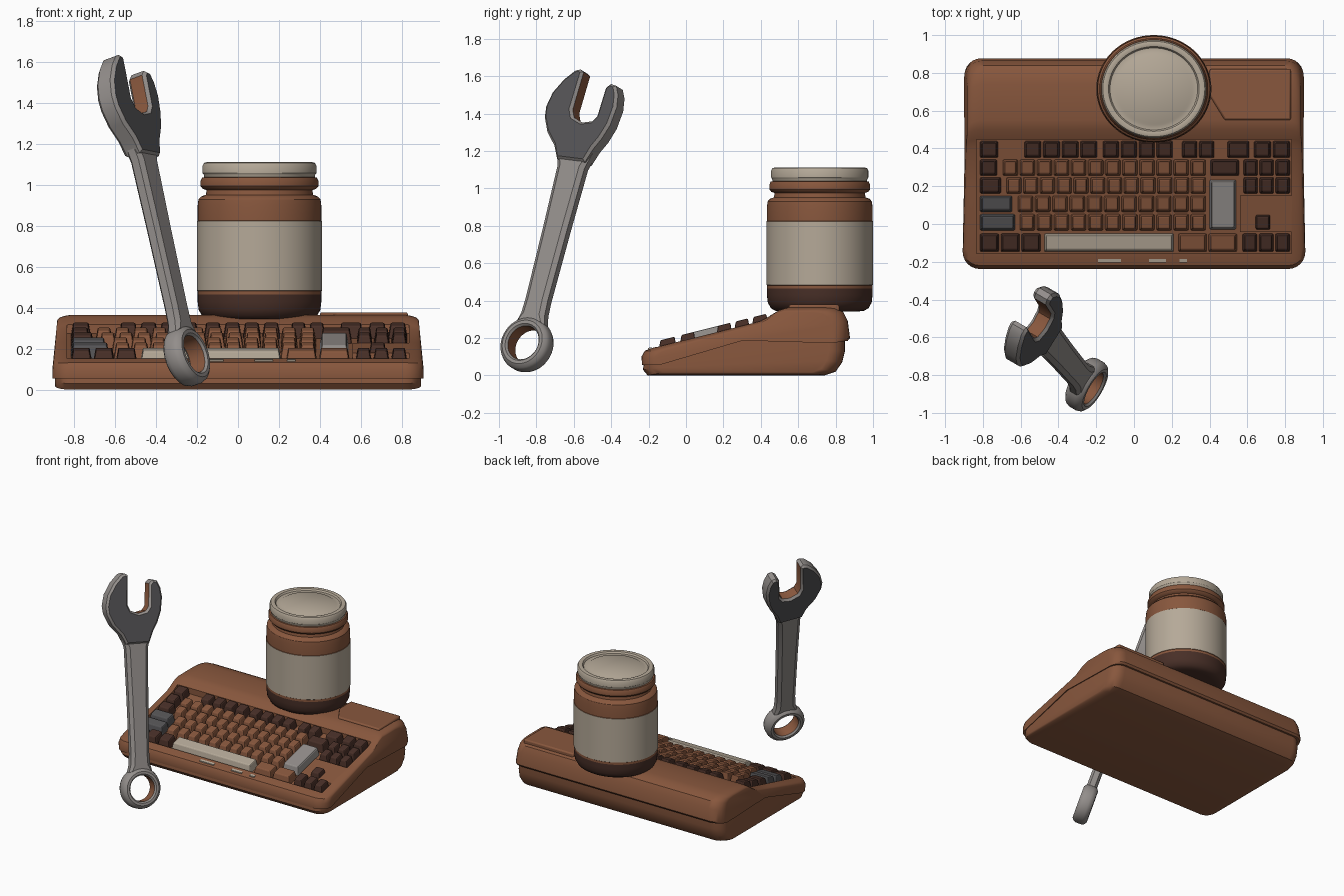
import bpy, bmesh, math
from mathutils import Vector, Matrix

if "Cube" in bpy.data.objects:
    bpy.data.objects.remove(bpy.data.objects["Cube"])


def material(name, r, g, b):
    m = bpy.data.materials.new(name)
    lin = lambda c: ((c / 255 + 0.055) / 1.055) ** 2.4
    m.diffuse_color = (lin(r), lin(g), lin(b), 1)
    m.use_nodes = True
    m.node_tree.nodes["Principled BSDF"].inputs["Base Color"].default_value = m.diffuse_color
    return m


BROWN = material("warm brown", 136, 87, 61)
DARK = material("dark brown", 72, 47, 39)
BEIGE = material("beige", 181, 169, 152)
STEEL = material("light grey", 147, 142, 139)
IRON = material("dark grey", 84, 83, 85)


def finish(name, bm, mats, angle=35, bevel=0):
    bmesh.ops.recalc_face_normals(bm, faces=bm.faces)
    me = bpy.data.meshes.new(name)
    bm.to_mesh(me)
    bm.free()
    ob = bpy.data.objects.new(name, me)
    bpy.context.collection.objects.link(ob)
    for m in mats:
        me.materials.append(m)
    if bevel:
        mod = ob.modifiers.new("bevel", 'BEVEL')
        mod.width, mod.segments = bevel, 2
    if angle:
        smooth(ob, angle)
    return ob


def activate(ob):
    bpy.ops.object.select_all(action='DESELECT')
    ob.select_set(True)
    bpy.context.view_layer.objects.active = ob


def smooth(ob, angle=35):
    activate(ob)
    bpy.ops.object.shade_smooth_by_angle(angle=math.radians(angle))


def skin(bm, rings, wrap):
    pairs = list(zip(rings, rings[1:])) + ([(rings[-1], rings[0])] if wrap else [])
    for a, b in pairs:
        n = len(a)
        for i in range(n):
            bm.faces.new((a[i], a[(i + 1) % n], b[(i + 1) % n], b[i]))


def case_half(name, profile, half_w, pivot, squash):
    """Side profile lofted across x, drawn in at both ends for round corners."""
    bm, rings, r, cy = bmesh.new(), [], 0.09, 0.32
    angles = [math.radians(a) for a in (0, 15, 30, 45, 60, 75, 90)]
    stations = [(s * (half_w - r + r * math.sin(a)), r * (1 - math.cos(a)))
                for s, seq in ((-1, angles[::-1]), (1, angles)) for a in seq]
    for x, d in stations:
        rings.append([bm.verts.new((x * (1 - 0.1 * max(0, z - 0.1)),
                                    cy + (y - cy) * (1 - d / 0.555),
                                    pivot + (z - pivot) * (1 - squash * d))) for y, z in profile])
    skin(bm, rings, False)
    bm.faces.new(rings[0])
    bm.faces.new(rings[-1])
    return finish(name, bm, [BROWN])


def tilted_box(bm, x0, x1, y0, y1, h0, h1, inset=0.0):
    """Box standing on the sloping key deck, top drawn in by inset."""
    rings = []
    for h, i in ((h0, 0), (h1, inset)):
        rings.append([bm.verts.new((x, y, 0.192 + 0.25 * y + h)) for x, y in
                      ((x0 + i, y0 + i), (x1 - i, y0 + i), (x1 - i, y1 - i), (x0 + i, y1 - i))])
    skin(bm, rings, False)
    bm.faces.new(rings[0])
    bm.faces.new(rings[1])


# Keyboard case: lower tray and upper shell with a seam between
case_half("case_base", [(-0.225, 0.07), (-0.23, 0.03), (-0.205, 0.0), (0.74, 0.0), (0.80, 0.02),
                        (0.835, 0.07), (0.85, 0.13), (0.85, 0.21), (0.3, 0.215)], 0.893, 0.15, 1.2)
shell = case_half("case_shell", [(-0.235, 0.055), (-0.238, 0.10), (-0.22, 0.132), (-0.175, 0.148),
                                 (0.18, 0.236), (0.40, 0.292), (0.45, 0.32), (0.50, 0.35),
                                 (0.55, 0.365), (0.74, 0.366), (0.80, 0.36), (0.84, 0.34),
                                 (0.865, 0.29), (0.877, 0.20), (0.865, 0.185), (0.3, 0.2)],
                  0.907, 0.05, 1.0)

# Key well cut into the shell
bm = bmesh.new()
tilted_box(bm, -0.835, 0.835, -0.157, 0.447, -0.03, 0.2)
cutter = finish("well_cutter", bm, [BROWN], angle=0)
cutter.hide_render = True
mod = shell.modifiers.new("well", 'BOOLEAN')
mod.object, mod.operation, mod.solver = cutter, 'DIFFERENCE', 'EXACT'
activate(shell)
bpy.ops.object.modifier_apply(modifier="well")
bpy.data.objects.remove(cutter)
smooth(shell)

# Keys: rows from back to front, (first x, last x, count, colour)
rows = [
    (0.35, 0.44, [(-0.82, -0.715, 1, DARK), (-0.585, -0.19, 4, DARK), (-0.17, 0.21, 4, DARK),
                  (0.25, 0.43, 2, DARK), (0.49, 0.615, 1, DARK), (0.63, 0.83, 2, DARK)]),
    (0.255, 0.342, [(-0.82, -0.72, 1, DARK), (-0.70, 0.385, 12, BROWN), (0.40, 0.56, 1, DARK),
                    (0.575, 0.83, 3, DARK)]),
    (0.16, 0.248, [(-0.82, -0.70, 1, DARK), (-0.68, 0.385, 12, BROWN), (0.575, 0.83, 3, DARK)]),
    (0.063, 0.15, [(-0.82, -0.64, 1, IRON), (-0.62, 0.385, 11, BROWN)]),
    (-0.035, 0.053, [(-0.82, -0.625, 1, IRON), (-0.61, 0.385, 11, BROWN), (0.635, 0.73, 1, DARK)]),
    (-0.148, -0.05, [(-0.82, -0.49, 3, DARK), (-0.48, 0.215, 1, BEIGE), (0.23, 0.55, 2, BROWN),
                     (0.57, 0.83, 3, DARK)]),
    (-0.03, 0.235, [(0.395, 0.545, 1, STEEL)]),
]
names = {DARK: "dark_keys", BROWN: "letter_keys", IRON: "shift_keys",
         BEIGE: "space_bar", STEEL: "enter_key"}
for mat, name in names.items():
    bm = bmesh.new()
    for y0, y1, groups in rows:
        for x0, x1, n, m in groups:
            if m == mat:
                step = (x1 - x0) / n
                for i in range(n):
                    tilted_box(bm, x0 + i * step + 0.004, x0 + (i + 1) * step - 0.004,
                               y0, y1, -0.034, 0.03, 0.011)
    finish(name, bm, [mat], angle=0, bevel=0.007)

# Blank deck around the arrow keys, and the small marks on the front lip
bm = bmesh.new()
tilted_box(bm, 0.56, 0.837, -0.042, 0.152, -0.035, -0.002)
finish("arrow_deck", bm, [BROWN], angle=0)
bm = bmesh.new()
for x0, x1 in ((-0.19, -0.07), (0.08, 0.17), (0.24, 0.28)):
    tilted_box(bm, x0, x1, -0.203, -0.185, -0.003, 0.005)
finish("front_marks", bm, [BEIGE], angle=0)


def prism(outline, half):
    """Closed outline extruded both ways; returns bmesh, its caps and side faces."""
    bm = bmesh.new()
    rings = [[bm.verts.new((x, y, z)) for x, y in outline] for z in (-half, half)]
    skin(bm, rings, False)
    sides = list(bm.faces)
    caps = [bm.faces.new(rings[0]), bm.faces.new(rings[1])]
    bmesh.ops.recalc_face_normals(bm, faces=bm.faces)
    return bm, caps, sides


# Raised panel on the back right of the shell
bm, _, _ = prism([(0.40, 0.68), (0.48, 0.55), (0.83, 0.55), (0.83, 0.82), (0.40, 0.82)], 0.022)
bmesh.ops.translate(bm, verts=bm.verts, vec=(0, 0, 0.356))
finish("raised_panel", bm, [BROWN], bevel=0.01)


def lathe(name, profile, mats, rule, segments=64, closed=False):
    """Profile of (radius, height) turned around z; rule picks the colour."""
    bm, rings = bmesh.new(), []
    for r, z in profile:
        rings.append([bm.verts.new((r * math.cos(a), r * math.sin(a), z)) for a in
                      (2 * math.pi * i / segments for i in range(segments))])
    skin(bm, rings, closed)
    if not closed:
        bm.faces.new(rings[0])
        bm.faces.new(rings[-1])
    for f in bm.faces:
        c = f.calc_center_median()
        f.material_index = rule(math.hypot(c.x, c.y), c.z)
    return finish(name, bm, mats)


# Jar with a wrap-round label and dark foot
jar = lathe("jar", [(0.22, 0.342), (0.255, 0.346), (0.28, 0.36), (0.297, 0.39), (0.302, 0.43),
                    (0.302, 0.465), (0.302, 0.482), (0.305, 0.484), (0.305, 0.824), (0.302, 0.826),
                    (0.302, 0.90), (0.298, 0.93), (0.285, 0.944), (0.262, 0.952), (0.258, 0.975),
                    (0.278, 0.982), (0.288, 0.995), (0.288, 1.02), (0.28, 1.036), (0.262, 1.04)],
            [BROWN, BEIGE, DARK], lambda r, z: 2 if z < 0.464 else 1 if 0.484 < z < 0.82 else 0)

# Lid with a rolled rim and recessed centre
lid = lathe("jar_lid", [(0.25, 1.03), (0.27, 1.035), (0.272, 1.05), (0.278, 1.058), (0.278, 1.095),
                        (0.27, 1.108), (0.255, 1.112), (0.24, 1.108), (0.232, 1.096),
                        (0.205, 1.096), (0.195, 1.102)], [BEIGE], lambda r, z: 0)
for ob in (jar, lid):
    ob.location, ob.scale = (0.105, 0.715, 0), (1, 0.935, 1)

# Wrench frame: x across the wrench, y along it, z through its thickness
along = Vector((-0.25, 0.295, 1.14)).normalized()
across = Vector((0.5, 0.86, 0))
across = (across - along * across.dot(along)).normalized()
frame = Matrix((across, along, across.cross(along))).transposed().to_4x4()
frame.translation = (-0.25, -0.85, 0.163)

ring = lathe("wrench_ring", [(0.094, -0.042), (0.104, -0.054), (0.122, -0.054), (0.14, -0.04),
                             (0.147, -0.02), (0.147, 0.02), (0.14, 0.04), (0.122, 0.054),
                             (0.104, 0.054), (0.094, 0.042)],
             [STEEL, BROWN], lambda r, z: int(r < 0.096), 48, True)

# Shaft with chamfered long edges
side = [(0.09, 0.112), (0.074, 0.17), (0.07, 0.25), (0.076, 0.65), (0.085, 1.0), (0.115, 1.10)]
bm, caps, _ = prism(side + [(-x, y) for x, y in reversed(side)], 0.02)
for c in caps:
    bmesh.ops.inset_region(bm, faces=[c], thickness=0.025, depth=0.018)
shaft = finish("wrench_shaft", bm, [STEEL], angle=30)

# Open jaw: steel rim, dark flats, brown inside the mouth
bm, caps, sides = prism([(-0.088, 1.03), (-0.125, 1.10), (-0.19, 1.17), (-0.23, 1.25),
                         (-0.238, 1.31), (-0.22, 1.39), (-0.17, 1.47), (-0.115, 1.525),
                         (-0.085, 1.534), (-0.062, 1.522), (-0.07, 1.31), (-0.05, 1.268),
                         (0.01, 1.245), (0.068, 1.258), (0.092, 1.29), (0.10, 1.45),
                         (0.125, 1.475), (0.16, 1.468), (0.185, 1.42), (0.197, 1.35),
                         (0.185, 1.25), (0.155, 1.17), (0.12, 1.11), (0.088, 1.03)], 0.036)
for f in sides:
    c = f.calc_center_median()
    f.material_index = 2 if abs(c.x - 0.015) < 0.09 and 1.24 < c.y < 1.5 else 0
for c in caps:
    bmesh.ops.inset_region(bm, faces=[c], thickness=0.015, depth=0.016)
    c.material_index = 1
jaw = finish("wrench_jaw", bm, [STEEL, IRON, BROWN])

for ob in (ring, shaft, jaw):
    ob.matrix_world = frame
